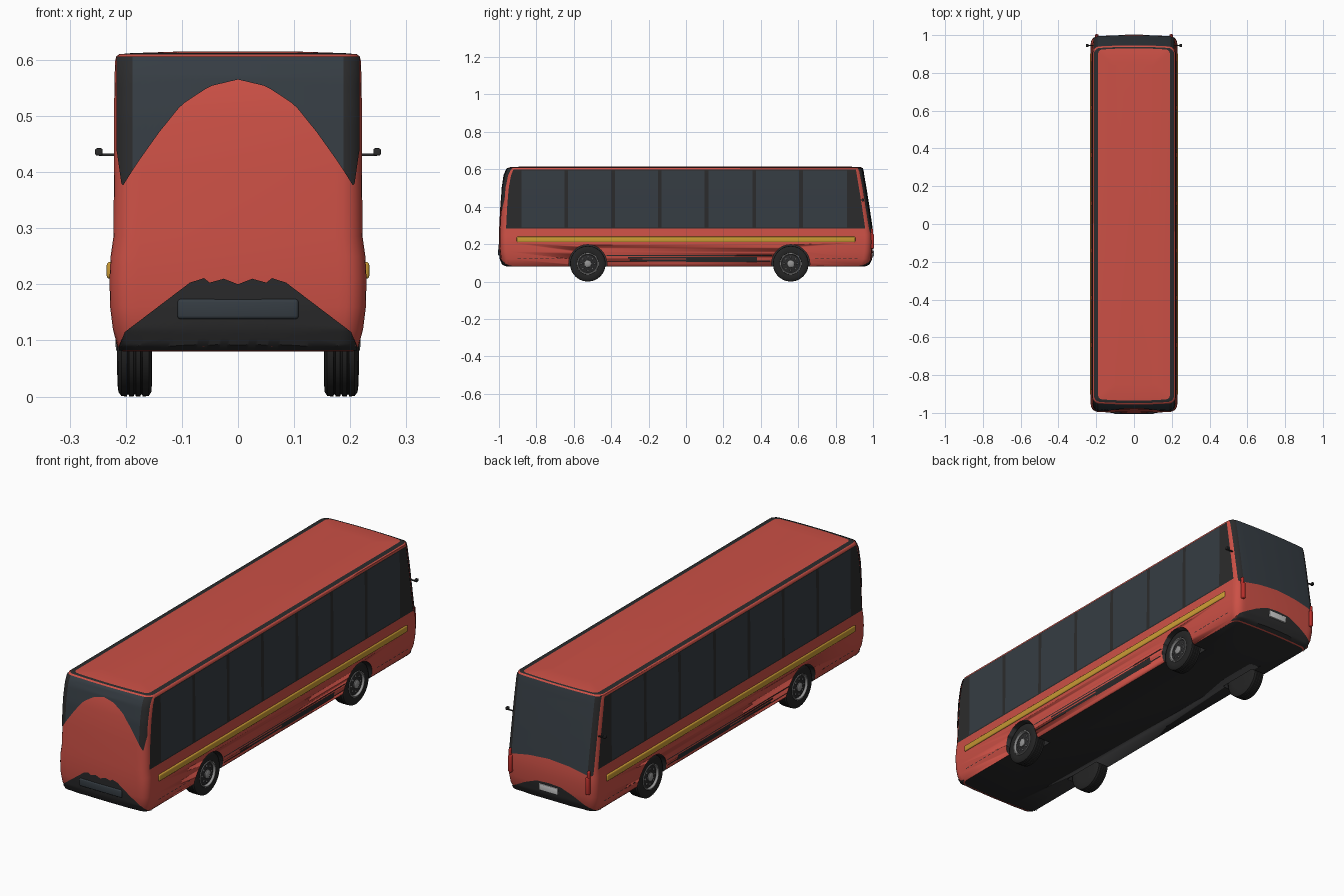
import bpy, bmesh
from math import sin, cos, pi, sqrt
from mathutils import Matrix

if "Cube" in bpy.data.objects:
    bpy.data.objects.remove(bpy.data.objects["Cube"])


def material(name, r, g, b):
    m = bpy.data.materials.new(name)
    m.diffuse_color = (r, g, b, 1)
    m.use_nodes = True
    m.node_tree.nodes["Principled BSDF"].inputs["Base Color"].default_value = m.diffuse_color
    return m


RED = material("red_paint", .6, .08, .06)
DARK = material("dark_trim", .024, .024, .025)
GLASS = material("glass", .036, .046, .056)
GOLD = material("gold", .6, .33, .035)
RUBBER = material("rubber", .018, .018, .018)
METAL = material("metal", .3, .3, .3)
LAMP = material("lamp_red", .5, .03, .025)
PLATE = material("plate", .6, .6, .58)

# Body levels: z, half width, front extent, back extent, corner radius
LEVELS = [(.080, .205, .960, .955, .030), (.090, .215, .980, .978, .034),
          (.120, .223, .993, .992, .036), (.160, .228, .998, .997, .036),
          (.210, .229, 1.00, 1.00, .036), (.250, .227, 1.00, .999, .036),
          (.285, .222, .999, .995, .036), (.400, .221, .993, .978, .036),
          (.500, .221, .985, .962, .036), (.570, .220, .972, .950, .036),
          (.598, .219, .960, .946, .036), (.606, .217, .953, .943, .034)]
ROOF = [(.610, .212, .948, .938, .030), (.612, .190, .935, .930, .020),
        (.615, .100, .860, .850, .015)]


def level(z):
    for a, b in zip(LEVELS, LEVELS[1:]):
        if z <= b[0]:
            t = max(0, (z - a[0]) / (b[0] - a[0]))
            return [p + (q - p) * t for p, q in zip(a, b)]
    return LEVELS[-1]


def end_y(x, lv, s):
    _, w, front, back, r = lv
    d = min(max(0, abs(x) - (w - r)), r)
    inset = r - sqrt(max(0, r * r - d * d))
    return s * ((front if s < 0 else back) - inset - .008 * (x / w) ** 2)


def add(name, bm, mats, smooth=35):
    bmesh.ops.recalc_face_normals(bm, faces=bm.faces)
    me = bpy.data.meshes.new(name)
    bm.to_mesh(me)
    bm.free()
    for m in mats:
        me.materials.append(m)
    ob = bpy.data.objects.new(name, me)
    bpy.context.collection.objects.link(ob)
    bpy.ops.object.select_all(action='DESELECT')
    ob.select_set(True)
    bpy.context.view_layer.objects.active = ob
    bpy.ops.object.shade_smooth_by_angle(angle=smooth * pi / 180)
    return ob


def box(name, loc, size, mat, bevel=0):
    bm = bmesh.new()
    bmesh.ops.create_cube(bm, size=1, matrix=Matrix.Translation(loc) @ Matrix.Diagonal((*size, 1)))
    if bevel:
        bmesh.ops.bevel(bm, geom=bm.edges[:], offset=bevel, segments=3, profile=.5, affect='EDGES')
    return add(name, bm, [mat])


def panel(name, mat, f, us, lo, hi, nz=14):
    """Skin patch: f maps (u, z) onto the body, between lo(u) and hi(u)."""
    bm = bmesh.new()
    cols = [[bm.verts.new(f(u, lo(u) + (hi(u) - lo(u)) * j / nz)) for j in range(nz + 1)] for u in us]
    for a, b in zip(cols, cols[1:]):
        for j in range(nz):
            bm.faces.new((a[j], b[j], b[j + 1], a[j + 1]))
    ob = add(name, bm, [mat])
    # face outward
    n = sum((p.normal * p.area for p in ob.data.polygons), start=ob.data.polygons[0].normal * 0)
    if n.dot(ob.data.vertices[0].co) < 0:
        ob.data.flip_normals()
    return ob


def end_skin(s, off):
    return lambda x, z: (x * (1 + off * 3), end_y(x, level(z), s) + s * off, z)


def side_skin(s, off):
    return lambda y, z: (s * (level(z)[1] + off), y, z)


def span(a, b, n):
    return [a + (b - a) * i / n for i in range(n + 1)]


def const(v):
    return lambda u: v


def curve(points):
    def f(x):
        x = abs(x)
        for (a, p), (b, q) in zip(points, points[1:]):
            if x <= b:
                return p + (q - p) * (x - a) / (b - a)
        return points[-1][1]
    return f


# Body shell, lofted upward from the floor; floor and roof border are dark
bm = bmesh.new()
N = 28
rings = []
for lv in LEVELS + ROOF:
    xs = [lv[1] * sin(-pi / 2 + pi * i / N) for i in range(N + 1)]
    pts = [(x, end_y(x, lv, -1)) for x in xs] + [(x, end_y(x, lv, 1)) for x in reversed(xs)]
    rings.append([bm.verts.new((x, y, lv[0])) for x, y in pts])
bm.faces.new(rings[0]).material_index = 1
bm.faces.new(rings[-1])
for k, (a, b) in enumerate(zip(rings, rings[1:])):
    for i in range(len(a)):
        j = (i + 1) % len(a)
        bm.faces.new((a[i], a[j], b[j], b[i])).material_index = int(k in (12,))
body = add("body", bm, [RED, DARK])

# Wheel arches
WHEELS = [(s, y) for s in (-1, 1) for y in (-.525, .56)]
for s, y in WHEELS:
    bm = bmesh.new()
    bmesh.ops.create_cone(bm, cap_ends=True, segments=48, radius1=.102, radius2=.102, depth=.18,
                          matrix=Matrix.Translation((s * .225, y, .095)) @ Matrix.Rotation(pi / 2, 4, 'Y'))
    cutter = add("arch_cutter", bm, [DARK])
    cutter.hide_render = True
    bpy.context.view_layer.objects.active = body
    mod = body.modifiers.new("arch", 'BOOLEAN')
    mod.object, mod.operation, mod.solver, mod.material_mode = cutter, 'DIFFERENCE', 'EXACT', 'TRANSFER'
    bpy.ops.object.modifier_apply(modifier=mod.name)
    bpy.data.objects.remove(cutter)

# Front end: glass above the arched red shield, dark corner pillars, bumper
shield = curve([(0, .565), (.05, .553), (.1, .52), (.14, .47), (.18, .413), (.205, .373), (.216, .45)])
panel("front_glass", GLASS, end_skin(-1, .003), span(-.186, .186, 32), shield, const(.606), 16)
for s in (-1, 1):
    panel("front_pillar", DARK, end_skin(-1, .003), span(s * .186, s * .2145, 10), shield, const(.606), 16)
bumper = curve([(0, .2), (.025, .21), (.05, .203), (.06, .211), (.085, .203), (.2, .115), (.21, .09)])
panel("front_bumper", DARK, end_skin(-1, .003), span(-.21, .21, 84), const(.082), bumper, 12)
box("front_plate_recess", (0, -.998, .156), (.216, .014, .036), GLASS, .006)

# Back end: wide windscreen, lower trim, plate and lamps
screen = curve([(0, .288), (.1, .28), (.2, .26), (.214, .262)])
panel("back_glass", GLASS, end_skin(1, .003), span(-.192, .192, 24), screen, const(.606), 16)
for s in (-1, 1):
    panel("back_pillar", DARK, end_skin(1, .003), span(s * .192, s * .2135, 10), screen, const(.606), 16)
    box("tail_lamp", (s * .197, .99, .215), (.018, .03, .08), LAMP, .006)
    box("tail_lamp_tip", (s * .2, .988, .26), (.012, .026, .045), LAMP, .005)
panel("back_trim", DARK, end_skin(1, .003), span(-.21, .21, 40), const(.082),
      curve([(0, .178), (.06, .174), (.12, .15), (.2, .105), (.21, .09)]), 10)
box("plate", (0, 1.0-.003, .15), (.095, .014, .03), PLATE, .002)

# Sides
for s in (-1, 1):
    def slanted(t, z, s=s):
        lv = level(z)
        return (s * (lv[1] + .001), (-lv[2] + .037) * (1 - t) + (lv[3] - .037) * t, z)
    panel("window_band", DARK, slanted, span(0, 1, 12), const(.284), const(.598))
    edges = [-.89, -.64, -.39, -.14, .11, .365, .615, .87]
    for a, b in zip(edges, edges[1:]):
        panel("side_window", GLASS, side_skin(s, .0022), [a + .01, b - .01], const(.29), const(.594))
    # raised stripe
    box("side_stripe", (s * .228, 0, .225), (.012, 1.81, .03), GOLD, .0055)
    # skirt seams and vents
    for y0, y1, z0, z1 in [(-.425, .46, .137, .141), (-.42, -.3, .108, .111), (-.3, .0, .108, .118),
                           (-.31, .3, .124, .131), (0, .38, .104, .131), (.3, .45, .108, .112)]:
        panel("skirt_seam", DARK, side_skin(s, .0015), [y0, y1], const(z0), const(z1), 4)
    for y0 in [-.9 + .03 * i for i in range(8)] + [.69 + .03 * i for i in range(8)]:
        panel("skirt_mark", DARK, side_skin(s, .0015), [y0, y0 + .018], const(.122), const(.125), 1)
    # mirror
    box("mirror_arm", (s * .232, .945, .431), (.032, .006, .004), DARK)
    box("mirror_head", (s * .248, .945, .436), (.013, .016, .013), DARK, .003)


def lathe(name, profile, s, y, mat, n=48):
    """Revolve (x, radius) points about the axle."""
    bm = bmesh.new()
    rows = [[bm.verts.new((s * x, y + r * cos(2 * pi * i / n), .095 + r * sin(2 * pi * i / n)))
             for i in range(n)] for x, r in profile]
    for a, b in zip(rows, rows[1:]):
        for i in range(n):
            bm.faces.new((a[i], a[(i + 1) % n], b[(i + 1) % n], b[i]))
    bm.faces.new(rows[0])
    bm.faces.new(rows[-1])
    return add(name, bm, [mat])


# Wheels: grooved tyre, rim ring, dish, hub and studs
TYRE = [(.153, .055), (.154, .086), (.159, .094)]
for g in (.172, .184, .196):
    TYRE += [(g - .002, .095), (g - .001, .091), (g + .001, .091), (g + .002, .095)]
TYRE += [(.208, .094), (.213, .087), (.215, .072), (.213, .058), (.203, .055)]
for s, y in WHEELS:
    lathe("tyre", TYRE, s, y, RUBBER)
    lathe("rim", [(.200, .058), (.215, .057), (.216, .053), (.209, .050), (.204, .049)], s, y, METAL)
    lathe("wheel_dish", [(.200, .049), (.206, .049), (.208, .034), (.210, .028)], s, y, DARK)
    lathe("hub", [(.205, .02), (.214, .019), (.217, .012), (.218, .006)], s, y, METAL, 24)
    for i in range(8):
        a = 2 * pi * i / 8
        box("wheel_stud", (s * .209, y + .035 * cos(a), .095 + .035 * sin(a)), (.006, .007, .007), METAL, .002)
